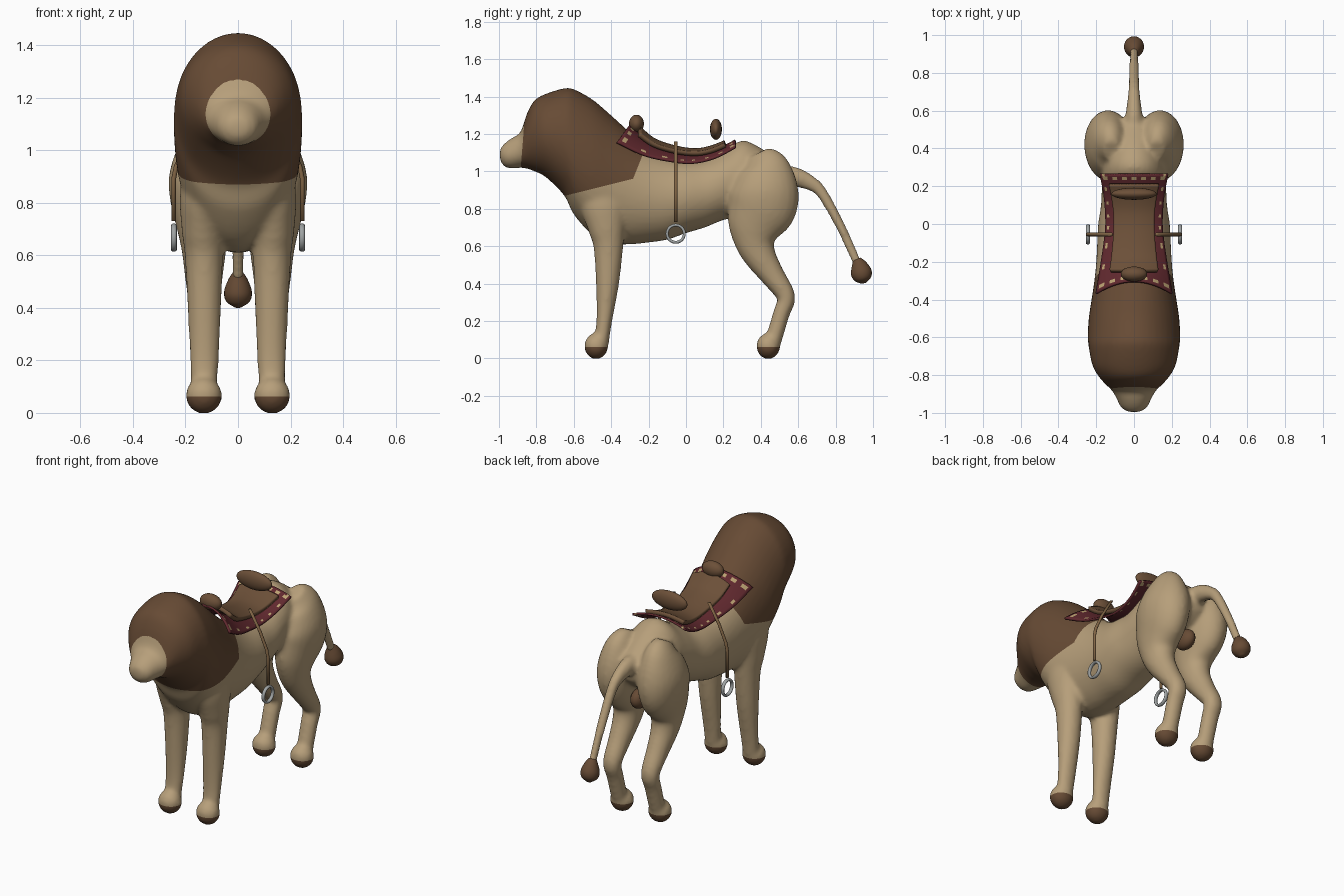
import bpy, bmesh, math
from mathutils import Vector, Matrix

cube = bpy.data.objects.get("Cube")
if cube:
    bpy.data.objects.remove(cube, do_unlink=True)


def material(name, rgb, metallic=0.0):
    m = bpy.data.materials.new(name)
    m.use_nodes = True
    m.diffuse_color = (*rgb, 1)
    node = m.node_tree.nodes["Principled BSDF"]
    node.inputs["Base Color"].default_value = (*rgb, 1)
    node.inputs["Roughness"].default_value = 0.8
    return m


TAN = material("tan fur", (.47, .345, .195))
BROWN = material("brown mane", (.135, .07, .035))
MAROON = material("maroon cloth", (.12, .022, .028))
CREAM = material("cream stitching", (.5, .36, .17))
LEATHER = material("saddle leather", (.15, .08, .04))
STRAP = material("strap leather", (.22, .13, .06))
METAL = material("grey metal", (.35, .37, .37))


def make(name, bm, *mats):
    bmesh.ops.recalc_face_normals(bm, faces=bm.faces)
    me = bpy.data.meshes.new(name)
    bm.to_mesh(me)
    bm.free()
    obj = bpy.data.objects.new(name, me)
    bpy.context.collection.objects.link(obj)
    for m in mats:
        me.materials.append(m)
    me.polygons.foreach_set("use_smooth", [True] * len(me.polygons))
    return obj


def loft(bm, rows, axis=None, sides=24):
    """Elliptical tube through rows of (x, y, z, half width, half depth)."""
    pts = [Vector(r[:3]) for r in rows]
    rings = []
    for i, (p, r) in enumerate(zip(pts, rows)):
        tangent = axis or (pts[min(i + 1, len(pts) - 1)] - pts[max(i - 1, 0)]).normalized()
        side = Vector((1, 0, 0))
        up = tangent.cross(side).normalized()
        rings.append([bm.verts.new(p + side * r[3] * math.cos(a) + up * r[4] * math.sin(a))
                      for a in (math.tau * k / sides for k in range(sides))])
    for a, b in zip(rings, rings[1:]):
        for k in range(sides):
            j = (k + 1) % sides
            bm.faces.new((a[k], a[j], b[j], b[k]))
    bm.faces.new(rings[0])
    bm.faces.new(rings[-1])


def ball(bm, centre, radii):
    mat = Matrix.Translation(centre) @ Matrix.Diagonal((*radii, 1))
    bmesh.ops.create_uvsphere(bm, u_segments=28, v_segments=18, radius=1, matrix=mat)


def smooth_rows(rows, steps):
    """Catmull-Rom subdivision of a table."""
    out = []
    for i in range(len(rows) - 1):
        a, b, c, d = (rows[max(0, min(len(rows) - 1, i + k))] for k in (-1, 0, 1, 2))
        for s in range(steps):
            t = s / steps
            out.append([q + t / 2 * (r - p + t * (2*p - 5*q + 4*r - w + t * (3*(q - r) + w - p)))
                        for p, q, r, w in zip(a, b, c, d)])
    return out + [list(rows[-1])]


# Head and torso sections: y, top, bottom, half width
TRUNK = [
    (-.995, 1.12, 1.06, .035), (-.97, 1.15, 1.025, .07), (-.93, 1.18, 1.015, .09),
    (-.885, 1.21, 1.02, .115), (-.85, 1.31, 1.015, .15), (-.81, 1.38, 1, .185),
    (-.75, 1.415, .97, .22), (-.65, 1.445, .87, .24), (-.6, 1.44, .77, .245),
    (-.5, 1.385, .66, .24), (-.4, 1.3, .615, .225), (-.3, 1.21, .61, .21),
    (-.2, 1.13, .62, .2), (-.1, 1.08, .635, .195), (0, 1.06, .67, .19),
    (.1, 1.065, .7, .175), (.2, 1.11, .74, .17), (.3, 1.165, .76, .16),
    (.4, 1.125, .77, .14), (.5, 1.05, .82, .11), (.56, 1, .88, .08)]
FRONT_LEG = [(.12, -.44, .97, .05, .07), (.13, -.44, .85, .09, .13), (.135, -.425, .7, .08, .1),
             (.13, -.415, .6, .073, .08), (.128, -.42, .4, .064, .062),
             (.128, -.437, .2, .055, .042), (.13, -.455, .08, .05, .042)]
HIND_LEG = [(.12, .39, 1.1, .04, .06), (.13, .42, 1.03, .09, .13), (.135, .425, .92, .125, .175),
            (.14, .41, .82, .12, .185), (.135, .375, .71, .1, .155), (.13, .37, .62, .085, .11),
            (.13, .4, .54, .075, .085), (.13, .465, .44, .063, .065), (.13, .535, .33, .055, .05),
            (.13, .51, .24, .05, .045), (.13, .465, .09, .048, .045)]
TAIL = [(0, .5, .96, .06, .07), (0, .58, .97, .045, .055), (0, .67, .935, .034, .04),
        (0, .73, .88, .029, .031), (0, .83, .7, .026, .026), (0, .92, .5, .024, .024)]

# Fused body
bm = bmesh.new()
trunk = [(0, y, (t + b) / 2, w, (t - b) / 2) for y, t, b, w in TRUNK]
loft(bm, smooth_rows(trunk, 4), axis=Vector((0, 1, 0)), sides=40)
loft(bm, smooth_rows(TAIL, 5))
for s in (1, -1):
    for leg, foot_y in ((FRONT_LEG, -.48), (HIND_LEG, .44)):
        loft(bm, smooth_rows([(s * r[0], *r[1:]) for r in leg], 4))
        ball(bm, (s * .13, foot_y, .066), (.07, .064, .07))
body = make("body", bm, TAN, BROWN)
remesh = body.modifiers.new("fuse", 'REMESH')
remesh.mode = 'VOXEL'
remesh.voxel_size = .0125
soft = body.modifiers.new("soften", 'SMOOTH')
soft.factor, soft.iterations = .5, 8
deps = bpy.context.evaluated_depsgraph_get()
fused = bpy.data.meshes.new_from_object(body.evaluated_get(deps))
body.modifiers.clear()
body.data = fused

# Colour borders on the body: paws, muzzle, mane underside, mane back (point, normal)
BORDERS = [(Vector(p), Vector(n).normalized()) for p, n in (
    ((0, 0, .062), (0, 0, 1)),
    ((0, -.877, 1.1), (0, 1, -.08)),
    ((0, -.64, .872), (0, -.25, 1)),
    ((0, -.275, .98), (0, -1, .4)))]
bm = bmesh.new()
bm.from_mesh(fused)
for p, n in BORDERS:
    bmesh.ops.bisect_plane(bm, geom=bm.verts[:] + bm.edges[:] + bm.faces[:],
                           dist=.0005, plane_co=p, plane_no=n)
for f in bm.faces:
    c = f.calc_center_median()
    above = [(c - p).dot(n) > 0 for p, n in BORDERS]
    f.material_index = int(not above[0] or all(above[1:]))
    f.smooth = True
bm.to_mesh(fused)
bm.free()
if not fused.materials:
    fused.materials.append(TAN)
    fused.materials.append(BROWN)

# Tail tuft and dark bulge between the hind legs
bm = bmesh.new()
loft(bm, smooth_rows([(0, .912, .53, .022, .022), (0, .925, .5, .04, .042), (0, .937, .46, .053, .056),
                      (0, .945, .425, .045, .045), (0, .95, .402, .012, .012)], 5))
make("tail_tuft", bm, BROWN)
bm = bmesh.new()
ball(bm, (0, .45, .73), (.045, .07, .06))
make("groin", bm, BROWN)


def sheet(name, rows, thickness, *mats, cols=28, stitched=False):
    """Draped sheet from rows of (centre y, centre z, edge y, edge z, half width)."""
    rows = smooth_rows(rows, 6)
    bm = bmesh.new()
    grid = []
    for yc, zc, ye, ze, w in rows:
        ts = [2 * k / cols - 1 for k in range(cols + 1)]
        grid.append([bm.verts.new((w * t, yc + (ye - yc) * t * t, zc + (ze - zc) * t * t)) for t in ts])
    last = len(grid) - 2
    for i in range(last + 1):
        for k in range(cols):
            f = bm.faces.new((grid[i][k], grid[i][k+1], grid[i+1][k+1], grid[i+1][k]))
            long_edge = k in (1, cols - 2) and i % 4 == 1
            short_edge = i in (1, last - 1) and k % 4 in (1, 2)
            f.material_index = int(stitched and (long_edge or short_edge))
    obj = make(name, bm, *mats)
    mod = obj.modifiers.new("thickness", 'SOLIDIFY')
    mod.thickness, mod.offset = thickness, 0
    return obj


# Saddle blanket and seat
sheet("saddle_blanket", [
    (-.305, 1.245, -.37, 1.155, .2), (-.2, 1.16, -.22, 1.085, .175), (-.05, 1.1, -.05, 1.05, .152),
    (.05, 1.09, .05, 1.047, .15), (.15, 1.11, .16, 1.075, .16), (.265, 1.165, .265, 1.13, .18)],
    .012, MAROON, CREAM, stitched=True)
sheet("saddle_seat", [
    (-.25, 1.23, -.25, 1.195, .125), (-.17, 1.165, -.17, 1.14, .115), (-.05, 1.125, -.05, 1.105, .105),
    (.05, 1.112, .05, 1.095, .105), (.13, 1.125, .13, 1.108, .115), (.21, 1.155, .21, 1.14, .13)],
    .025, LEATHER)
for name, centre, radii in (("pommel", (0, -.265, 1.255), (.07, .04, .048)),
                            ("cantle", (0, .16, 1.225), (.12, .032, .056))):
    bm = bmesh.new()
    ball(bm, centre, radii)
    make(name, bm, LEATHER)

# Stirrup straps and rings
for s, label in ((1, "left"), (-1, "right")):
    bm = bmesh.new()
    strap = [(.12, 1.16), (.19, 1.04), (.235, .94), (.245, .89), (.245, .73)]
    loft(bm, [(s * x, -.055, z, .009, .01) for x, z in strap], sides=12)
    make(label + "_stirrup_strap", bm, STRAP)
    bm = bmesh.new()
    ring = [[bm.verts.new((s * .244 + .011 * math.cos(v),
                           -.055 + (.046 + .008 * math.sin(v)) * math.cos(u),
                           .667 + (.046 + .008 * math.sin(v)) * math.sin(u)))
             for v in (math.tau * j / 10 for j in range(10))]
            for u in (math.tau * i / 36 for i in range(36))]
    for i in range(36):
        a, b = ring[i - 1], ring[i]
        for j in range(10):
            bm.faces.new((a[j - 1], a[j], b[j], b[j - 1]))
    make(label + "_stirrup_ring", bm, METAL)
